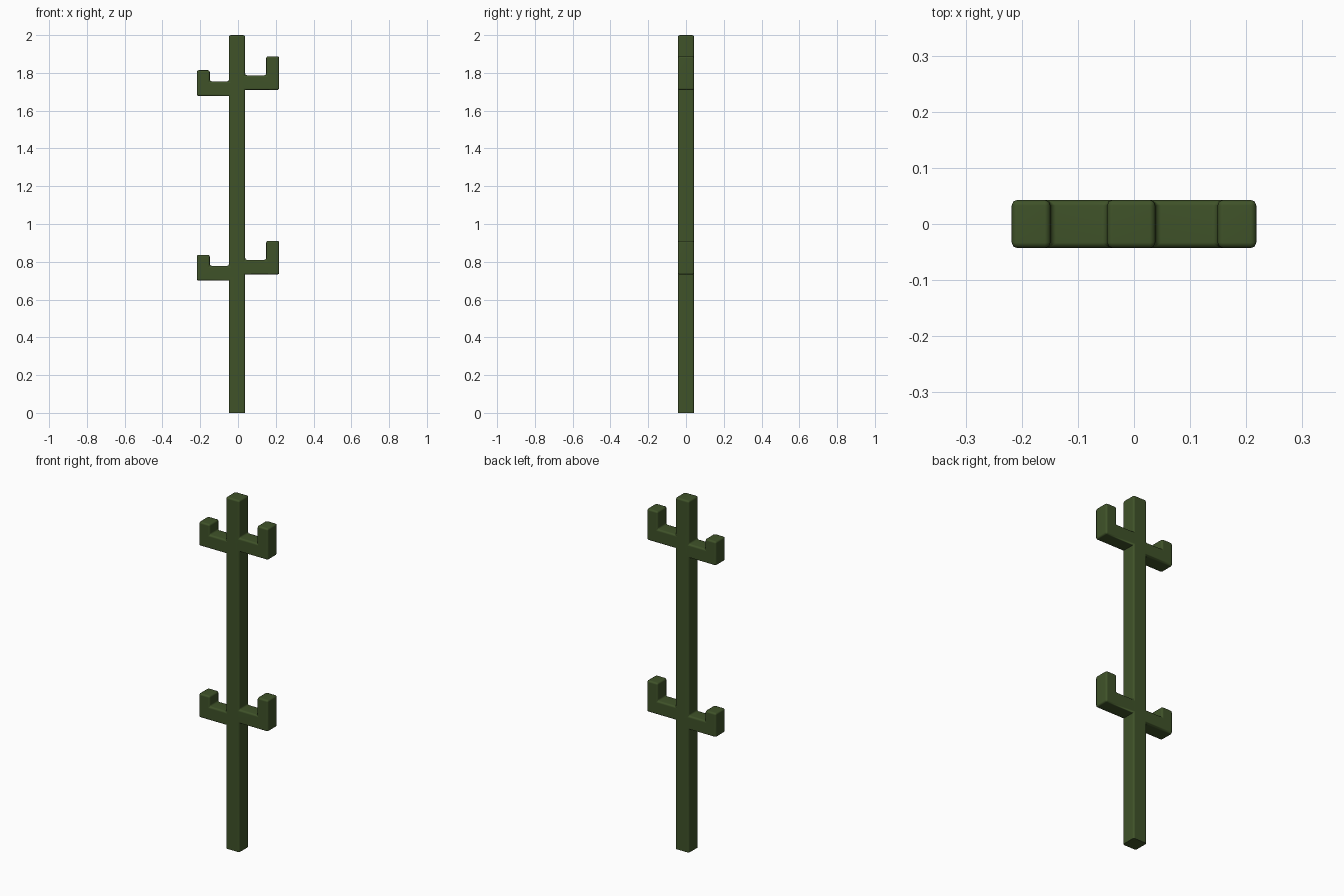
import bpy, bmesh, math

if "Cube" in bpy.data.objects:
    bpy.data.objects.remove(bpy.data.objects["Cube"])

D = 0.043                      # half depth
XL, XR = -0.048, 0.038         # trunk sides
OUT, IN = 0.218, 0.149         # arm tip outer and inner faces
LIFT = 0.977                   # spacing of the two arm tiers


def arm(side, bottom, shelf, tip):
    """Outline of one upturned arm, from its underside to its top."""
    root = XR if side > 0 else XL
    return [(root, bottom), (side * OUT, bottom), (side * OUT, tip),
            (side * IN, tip), (side * IN, shelf), (root, shelf)]


# Outline: up the right side, then down the left
right, left = [(XR, 0)], [(XL, 0)]
for dz in (0, LIFT):
    right += arm(1, 0.732 + dz, 0.81 + dz, 0.911 + dz)
    left += arm(-1, 0.70 + dz, 0.778 + dz, 0.837 + dz)
right.append((XR, 2))
left.append((XL, 2))
outline = right + left[::-1]

# Solid body extruded through its depth
bm = bmesh.new()
front = bm.faces.new([bm.verts.new((x, -D, z)) for x, z in outline])
ext = bmesh.ops.extrude_face_region(bm, geom=[front], use_keep_orig=True)
bmesh.ops.translate(bm, vec=(0, 2 * D, 0),
                    verts=[g for g in ext["geom"] if isinstance(g, bmesh.types.BMVert)])
bmesh.ops.recalc_face_normals(bm, faces=bm.faces)

# Round every edge except the base and the creases under the arms
under = [(x, z + dz) for x, z in ((XR, 0.732), (XL, 0.70)) for dz in (0, LIFT)]


def keep_sharp(e):
    a, b = (v.co for v in e.verts)
    if a.z < 1e-4 and b.z < 1e-4:
        return True
    return abs(a.y - b.y) > D and any(math.hypot(a.x - x, a.z - z) < 1e-3 for x, z in under)


bmesh.ops.bevel(bm, geom=[e for e in bm.edges if not keep_sharp(e)], offset=0.01,
                offset_type='OFFSET', segments=2, profile=0.5, affect='EDGES')
mesh = bpy.data.meshes.new("cactus")
bm.to_mesh(mesh)
bm.free()
cactus = bpy.data.objects.new("cactus", mesh)
bpy.context.collection.objects.link(cactus)

# Smooth rounded edges with flat large faces
bpy.context.view_layer.objects.active = cactus
cactus.select_set(True)
bpy.ops.object.shade_smooth_by_angle(angle=math.radians(60))
cactus.modifiers.new("flat_faces", 'WEIGHTED_NORMAL').keep_sharp = True

# Dark green
green = bpy.data.materials.new("dark_green")
green.diffuse_color = (0.05, 0.085, 0.022, 1)
green.use_nodes = True
green.node_tree.nodes["Principled BSDF"].inputs["Base Color"].default_value = green.diffuse_color
mesh.materials.append(green)
